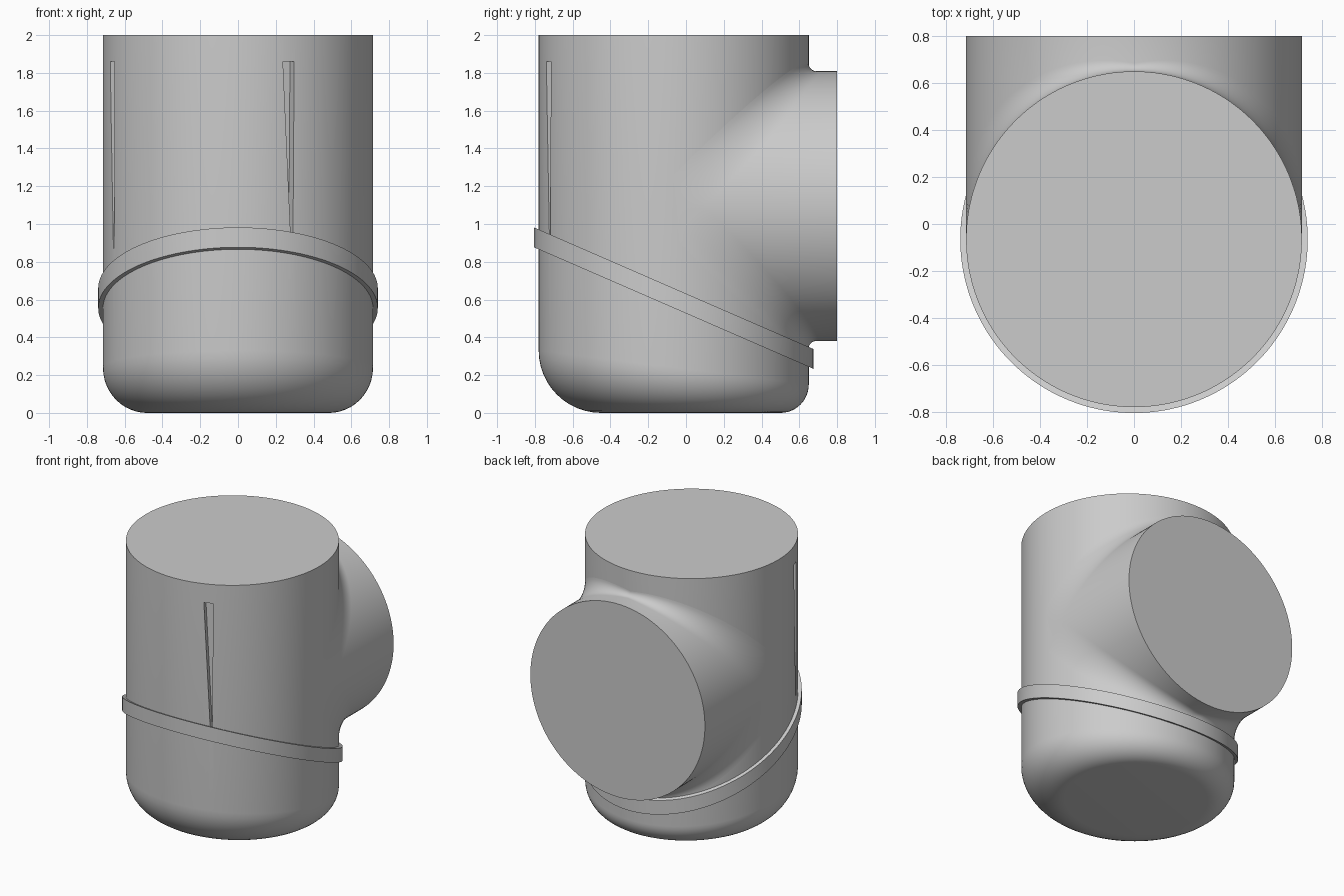
import bpy
import bmesh
from math import sin, cos, pi, radians
from mathutils import Matrix

cube = bpy.data.objects.get("Cube")
if cube:
    bpy.data.objects.remove(cube)

R = 0.715        # radius of both the body and the side outlet
YC = -0.065      # body axis
ZC = 1.095       # outlet axis height
N = 144
ANGLES = [2 * pi * i / N for i in range(N)]

grey = bpy.data.materials.new("light grey")
grey.use_nodes = True
grey.diffuse_color = (0.6, 0.6, 0.6, 1)
grey.node_tree.nodes["Principled BSDF"].inputs["Base Color"].default_value = (0.6, 0.6, 0.6, 1)


def loft(name, rings, caps=(False, False), closed=False):
    """Skin a series of equal rings of points."""
    bm = bmesh.new()
    rows = [[bm.verts.new(p) for p in ring] for ring in rings]
    pairs = list(zip(rows, rows[1:]))
    if closed:
        pairs.append((rows[-1], rows[0]))
    for a, b in pairs:
        for i in range(len(a)):
            j = (i + 1) % len(a)
            bm.faces.new((a[i], a[j], b[j], b[i]))
    if caps[0]:
        bm.faces.new(rows[0])
    if caps[1]:
        bm.faces.new(rows[-1])
    bmesh.ops.recalc_face_normals(bm, faces=bm.faces)
    mesh = bpy.data.meshes.new(name)
    bm.to_mesh(mesh)
    bm.free()
    mesh.materials.append(grey)
    obj = bpy.data.objects.new(name, mesh)
    bpy.context.collection.objects.link(obj)
    return obj


def activate(obj):
    bpy.ops.object.select_all(action="DESELECT")
    obj.select_set(True)
    bpy.context.view_layer.objects.active = obj


def smooth(obj):
    activate(obj)
    bpy.ops.object.shade_smooth_by_angle(angle=radians(35))


# Body: upright cylinder, bottom rounding wide at the front and tight at the back
def bottom_ring(t):
    ring = []
    for a in ANGLES:
        f = 0.24 - 0.09 * sin(a)
        r = R - f + f * sin(t)
        ring.append((r * cos(a), YC + r * sin(a), f - f * cos(t)))
    return ring


rings = [bottom_ring(pi / 2 * k / 12) for k in range(13)]
rings.append([(R * cos(a), YC + R * sin(a), 2) for a in ANGLES])
body = loft("body", rings, caps=(True, True))

# Tapered slots cut into the front and the right side of the body
for angle in (-68, 201.5):
    outline = [(-0.032, 1.86), (0.032, 1.86), (0.025, 0.87), (0.015, 0.87)]
    cutter = loft("slot_cutter", [[(r, u, z) for u, z in outline] for r in (R - 0.06, R + 0.05)],
                  caps=(True, True))
    cutter.data.transform(Matrix.Translation((0, YC, 0)) @ Matrix.Rotation(radians(angle), 4, "Z"))
    cutter.hide_render = True
    mod = body.modifiers.new("slot", "BOOLEAN")
    mod.operation = "DIFFERENCE"
    mod.solver = "EXACT"
    mod.object = cutter
    activate(body)
    bpy.ops.object.modifier_apply(modifier=mod.name)
    bpy.data.objects.remove(cutter)
smooth(body)


# Side outlet: horizontal cylinder blended into the body, blend widest at the sides
def outlet_ring(t):
    ring = []
    for a in ANGLES:
        f = 0.035 + 0.13 * abs(cos(a))
        side = 1 if sin(a) >= 0 else -1
        y = YC + R * abs(sin(a)) + f * (1 - sin(t))
        z = ZC + R * sin(a) + side * f * (1 - cos(t))
        ring.append((R * cos(a), y, z))
    return ring


rings = [[(R * cos(a), 0.8, ZC + R * sin(a)) for a in ANGLES]]
rings += [outlet_ring(pi / 2 * k / 10) for k in range(11)]
smooth(loft("side_outlet", rings, caps=(True, False)))

# Slanted band around the body
rings = []
for r, z in ((0.69, 0.555), (0.74, 0.555), (0.74, 0.66), (0.69, 0.66)):
    rings.append([(r * cos(a), YC + r * sin(a), z - 0.435 * r * sin(a)) for a in ANGLES])
smooth(loft("slanted_band", rings, closed=True))
